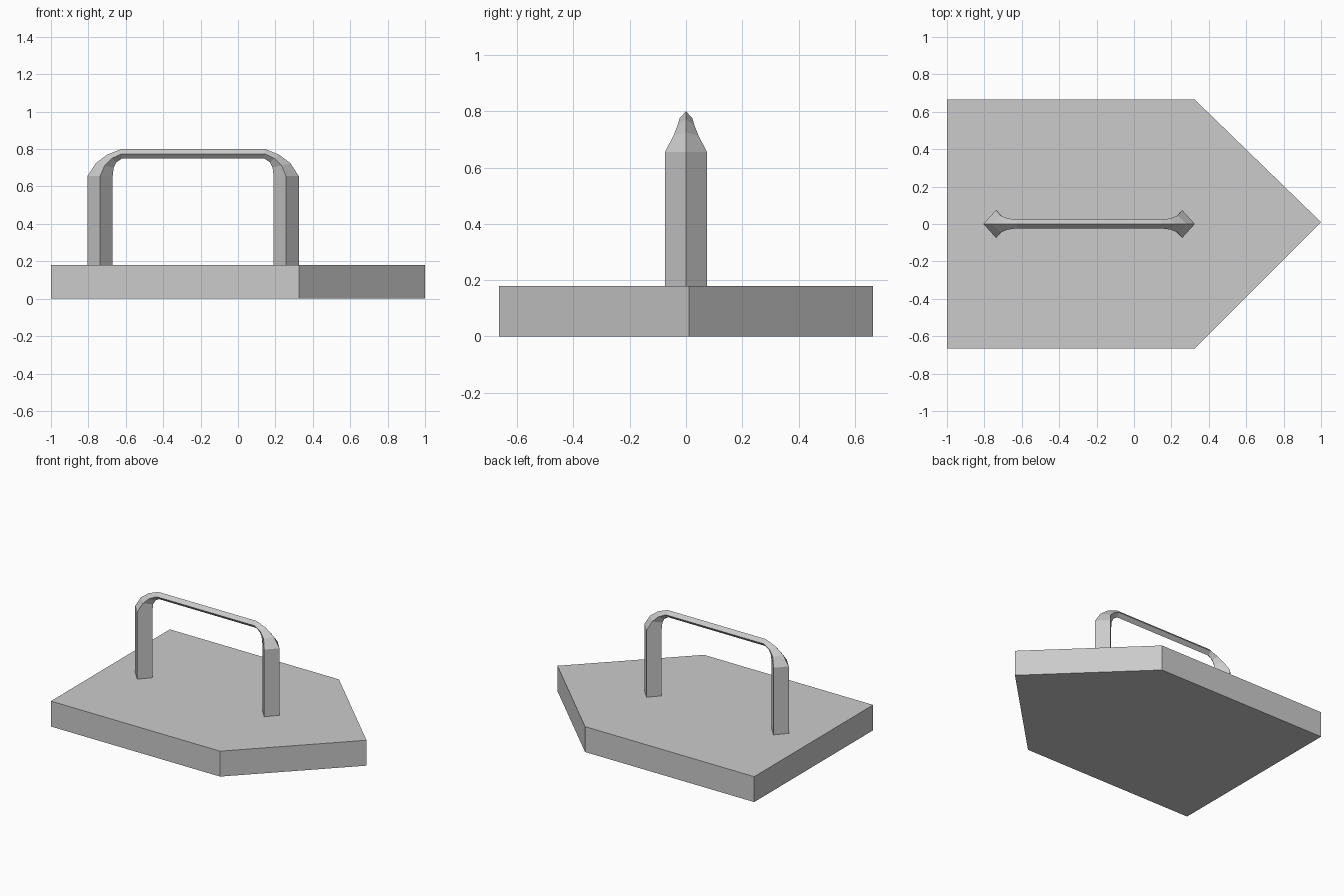
import bpy, bmesh

cube = bpy.data.objects.get("Cube")
if cube:
    bpy.data.objects.remove(cube)

grey = bpy.data.materials.new("plain_grey")
grey.use_nodes = True
GREY = (0.6, 0.6, 0.6, 1)
grey.diffuse_color = GREY
grey.node_tree.nodes["Principled BSDF"].inputs["Base Color"].default_value = GREY


def loft(name, rings):
    """Skin matching rings of points and cap both ends."""
    bm = bmesh.new()
    loops = [[bm.verts.new(p) for p in ring] for ring in rings]
    for a, b in zip(loops, loops[1:]):
        for i in range(len(a)):
            j = (i + 1) % len(a)
            bm.faces.new((a[i], a[j], b[j], b[i]))
    bm.faces.new(loops[0])
    bm.faces.new(loops[-1])
    bmesh.ops.recalc_face_normals(bm, faces=bm.faces)
    mesh = bpy.data.meshes.new(name)
    bm.to_mesh(mesh)
    bm.free()
    mesh.materials.append(grey)
    obj = bpy.data.objects.new(name, mesh)
    bpy.context.collection.objects.link(obj)
    return obj


# Pointed base plate
outline = [(-1, -0.665), (0.325, -0.665), (1, 0.01), (0.325, 0.665), (-1, 0.665)]
loft("base_plate", [[(x, y, z) for x, y in outline] for z in (0, 0.18)])

# Diamond-section handle: outer x, z, inner x, z, half width
CENTRE = -0.24
half = [
    (0.565, 0.17, 0.43, 0.17, 0.075),
    (0.565, 0.655, 0.43, 0.655, 0.075),
    (0.52, 0.725, 0.425, 0.70, 0.045),
    (0.46, 0.77, 0.41, 0.73, 0.03),
    (0.385, 0.80, 0.38, 0.75, 0.023),
]


def diamond(side, ox, oz, ix, iz, w):
    mx, mz = (ox + ix) / 2, (oz + iz) / 2
    points = [(ox, 0, oz), (mx, w, mz), (ix, 0, iz), (mx, -w, mz)]
    return [(CENTRE + side * x, y, z) for x, y, z in points]


rings = [diamond(-1, *r) for r in half] + [diamond(1, *r) for r in reversed(half)]
loft("handle", rings)
